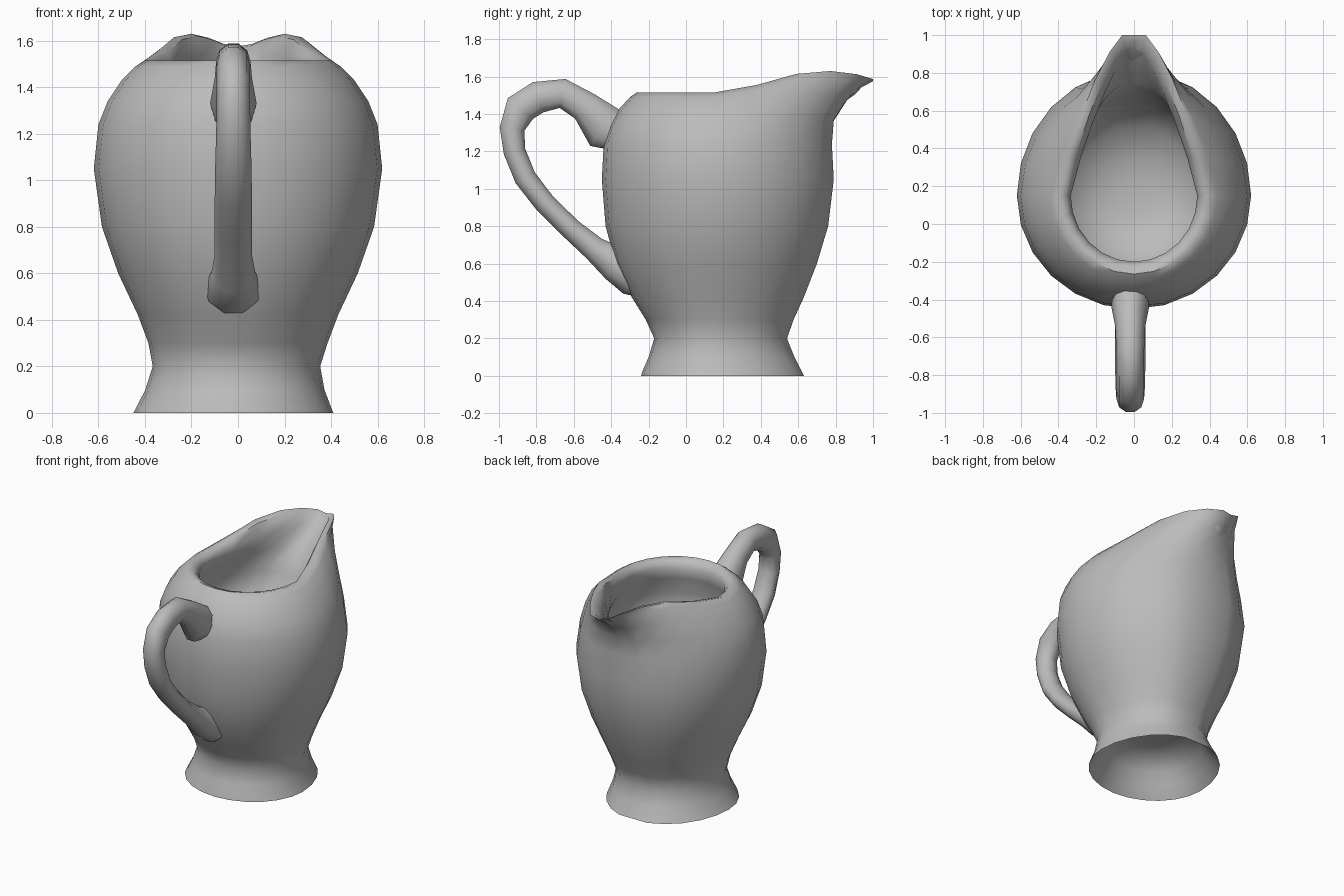
import bpy, bmesh, math
from mathutils import Vector

cube = bpy.data.objects.get("Cube")
if cube:
    bpy.data.objects.remove(cube, do_unlink=True)

SEG = 24
YC = 0.15

clay = bpy.data.materials.new("grey clay")
clay.use_nodes = True
clay.diffuse_color = (0.5, 0.5, 0.5, 1)
clay.node_tree.nodes["Principled BSDF"].inputs["Base Color"].default_value = (0.5, 0.5, 0.5, 1)


def skin(name, rings):
    """Join closed rings of points with quads and cap both ends."""
    bm = bmesh.new()
    loops = [[bm.verts.new(p) for p in ring] for ring in rings]
    for a, b in zip(loops, loops[1:]):
        n = len(a)
        for i in range(n):
            j = (i + 1) % n
            bm.faces.new((a[i], a[j], b[j], b[i]))
    for end in (loops[0], loops[-1]):
        centre = bm.verts.new(sum((v.co for v in end), Vector()) / len(end))
        for i in range(len(end)):
            bm.faces.new((end[i], end[(i + 1) % len(end)], centre))
    bmesh.ops.recalc_face_normals(bm, faces=bm.faces)
    mesh = bpy.data.meshes.new(name)
    bm.to_mesh(mesh)
    bm.free()
    obj = bpy.data.objects.new(name, mesh)
    bpy.context.collection.objects.link(obj)
    mesh.materials.append(clay)
    bpy.ops.object.select_all(action='DESELECT')
    obj.select_set(True)
    bpy.context.view_layer.objects.active = obj
    bpy.ops.object.shade_smooth_by_angle(angle=math.radians(50))


def spout_rise(s):
    """Height of the rim above its front, by direction towards the spout."""
    t = min(max(s / 0.65, 0), 1)
    return 0.115 * t * t * (3 - 2 * t) - 0.055 * max(0, (s - 0.7) / 0.3) ** 2


def ring(z, rx, front, back, pinch=0, lift=0):
    """One level of the jug: rounded at the front, pinched to a blunt spout at the back."""
    pts = []
    for i in range(SEG):
        a = 2 * math.pi * i / SEG
        c, s = math.cos(a), math.sin(a)
        x = rx * c * (1 - pinch * max(0, s)) - 0.02 * max(0, 1 - z / 0.3)
        y = YC + (min(1, 1.035 * s) * (back - YC) if s > 0 else s * (YC - front))
        pts.append(Vector((x, y, z + lift * spout_rise(s))))
    return pts


# Jug body: hollow foot, belly, pinched rim with spout, inner bowl
body_rows = [
    (0.25, 0.12, 0.05, 0.30),
    (0.23, 0.24, -0.06, 0.42),
    (0.16, 0.33, -0.14, 0.51),
    (0.08, 0.37, -0.18, 0.56),
    (0.00, 0.43, -0.24, 0.63),
    (0.02, 0.42, -0.235, 0.62),
    (0.10, 0.385, -0.20, 0.58),
    (0.20, 0.36, -0.17, 0.54),
    (0.30, 0.385, -0.215, 0.575),
    (0.42, 0.43, -0.29, 0.63),
    (0.60, 0.515, -0.375, 0.70),
    (0.80, 0.585, -0.43, 0.76),
    (1.05, 0.62, -0.45, 0.79),
    (1.24, 0.60, -0.44, 0.78, 0.03),
    (1.34, 0.56, -0.41, 0.79, 0.08, 0.4),
    (1.43, 0.50, -0.355, 0.86, 0.2, 0.7),
    (1.49, 0.44, -0.30, 0.94, 0.35, 0.9),
    (1.515, 0.40, -0.265, 1.0, 0.41, 1),
    (1.505, 0.36, -0.23, 0.96, 0.46, 1),
    (1.46, 0.335, -0.20, 0.90, 0.5, 0.7),
    (1.38, 0.36, -0.21, 0.74, 0.25, 0.2),
    (1.25, 0.42, -0.26, 0.66),
    (1.10, 0.42, -0.25, 0.61),
    (0.98, 0.33, -0.17, 0.51),
    (0.91, 0.20, -0.04, 0.36),
    (0.89, 0.09, 0.06, 0.24),
]
skin("jug_body", [ring(*row) for row in body_rows])

# Handle: oval section swept along a loop (y, z, half thickness, half width)
handle_path = [
    (-0.33, 1.29, 0.10, 0.09), (-0.44, 1.33, 0.13, 0.10),
    (-0.54, 1.44, 0.088, 0.08), (-0.66, 1.51, 0.083, 0.074),
    (-0.79, 1.49, 0.09, 0.072), (-0.885, 1.43, 0.092, 0.072),
    (-0.93, 1.32, 0.07, 0.072), (-0.917, 1.20, 0.062, 0.074),
    (-0.86, 1.06, 0.062, 0.078), (-0.76, 0.93, 0.06, 0.08),
    (-0.62, 0.79, 0.06, 0.08), (-0.49, 0.68, 0.07, 0.08),
    (-0.38, 0.60, 0.10, 0.095), (-0.28, 0.55, 0.13, 0.13),
    (-0.18, 0.50, 0.10, 0.12),
]
handle_rings = []
for i, (y, z, thick, wide) in enumerate(handle_path):
    before = handle_path[max(i - 1, 0)]
    after = handle_path[min(i + 1, len(handle_path) - 1)]
    along = Vector((0, after[0] - before[0], after[1] - before[1])).normalized()
    out = Vector((0, -along.z, along.y))
    handle_rings.append([
        Vector((-0.02, y, z)) + out * thick * math.sin(a) + Vector((wide * math.cos(a), 0, 0))
        for a in (2 * math.pi * k / 10 for k in range(10))])
skin("handle", handle_rings)
